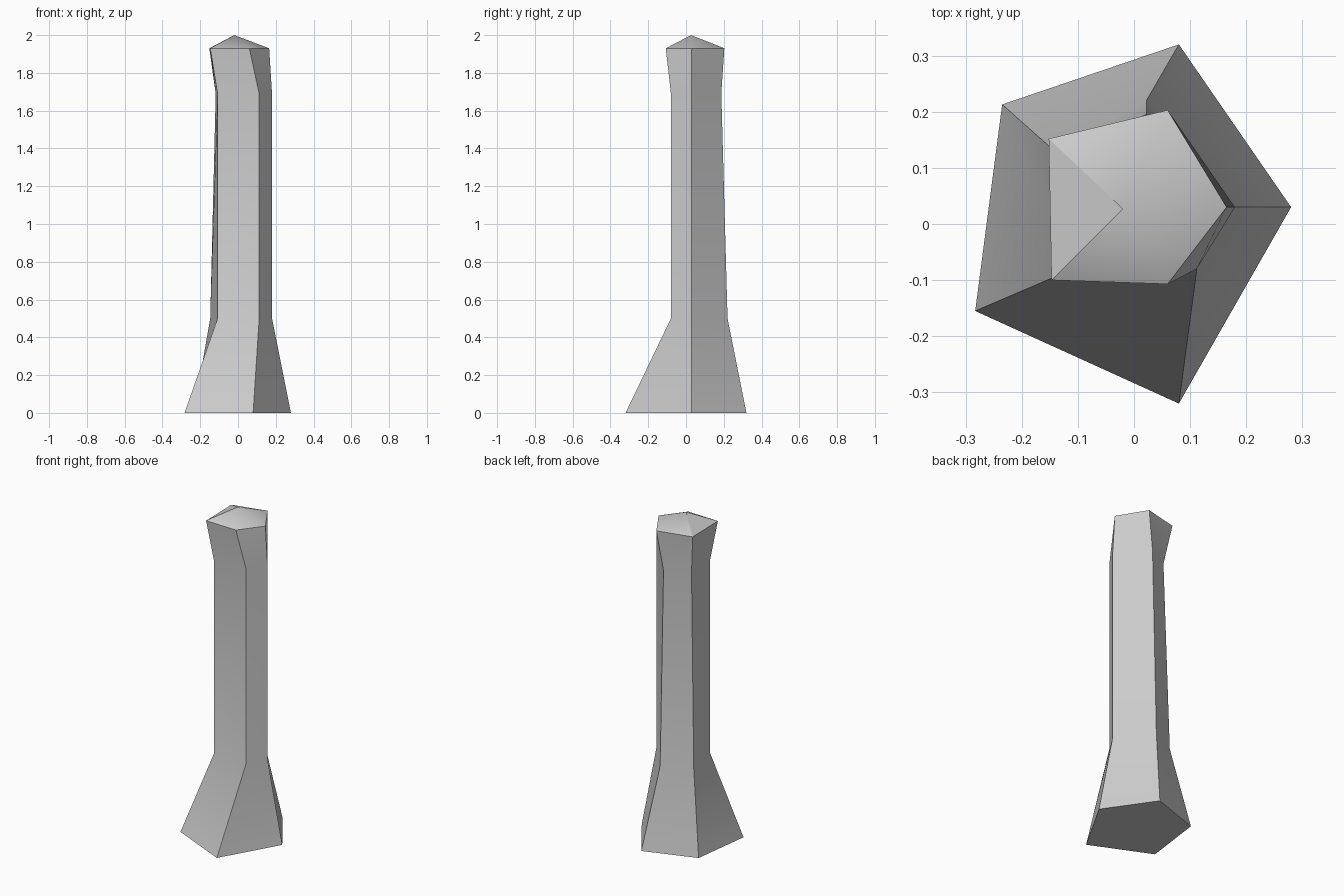
import bpy
import bmesh
import math

cube = bpy.data.objects.get("Cube")
if cube:
    bpy.data.objects.remove(cube, do_unlink=True)

# Single stone colour
stone = bpy.data.materials.new("stone_grey")
stone.use_nodes = True
grey = (0.6, 0.6, 0.6, 1)
stone.diffuse_color = grey
stone.node_tree.nodes["Principled BSDF"].inputs["Base Color"].default_value = grey

# Five-sided cross-sections: height, then corners counter-clockwise from +x
sections = [
    (0.0, [(0.28, 0.03), (0.08, 0.32), (-0.235, 0.213), (-0.283, -0.155), (0.08, -0.32)]),
    (0.5, [(0.18, 0.03), (0.022, 0.22), (-0.147, 0.135), (-0.108, -0.08), (0.112, -0.08)]),
    (1.69, [(0.18, 0.03), (0.022, 0.187), (-0.118, 0.115), (-0.108, -0.08), (0.112, -0.08)]),
    (1.93, [(0.165, 0.03), (0.06, 0.203), (-0.152, 0.152), (-0.147, -0.1), (0.06, -0.107)]),
]
apex = (-0.02, 0.027, 2.0)

bm = bmesh.new()
rings = [[bm.verts.new((x, y, z)) for x, y in pts] for z, pts in sections]

# Flared base, shaft and widening head
for low, high in zip(rings, rings[1:]):
    for i in range(5):
        j = (i + 1) % 5
        bm.faces.new((low[i], low[j], high[j], high[i]))

# Underside and shallow pointed cap
bm.faces.new(rings[0][::-1])
tip = bm.verts.new(apex)
for i in range(5):
    bm.faces.new((rings[-1][i], rings[-1][(i + 1) % 5], tip))

bmesh.ops.recalc_face_normals(bm, faces=bm.faces)
mesh = bpy.data.meshes.new("pillar")
bm.to_mesh(mesh)
bm.free()
mesh.materials.append(stone)

pillar = bpy.data.objects.new("pillar", mesh)
bpy.context.collection.objects.link(pillar)
bpy.context.view_layer.objects.active = pillar
pillar.select_set(True)
bpy.ops.object.shade_smooth_by_angle(angle=math.radians(32))
